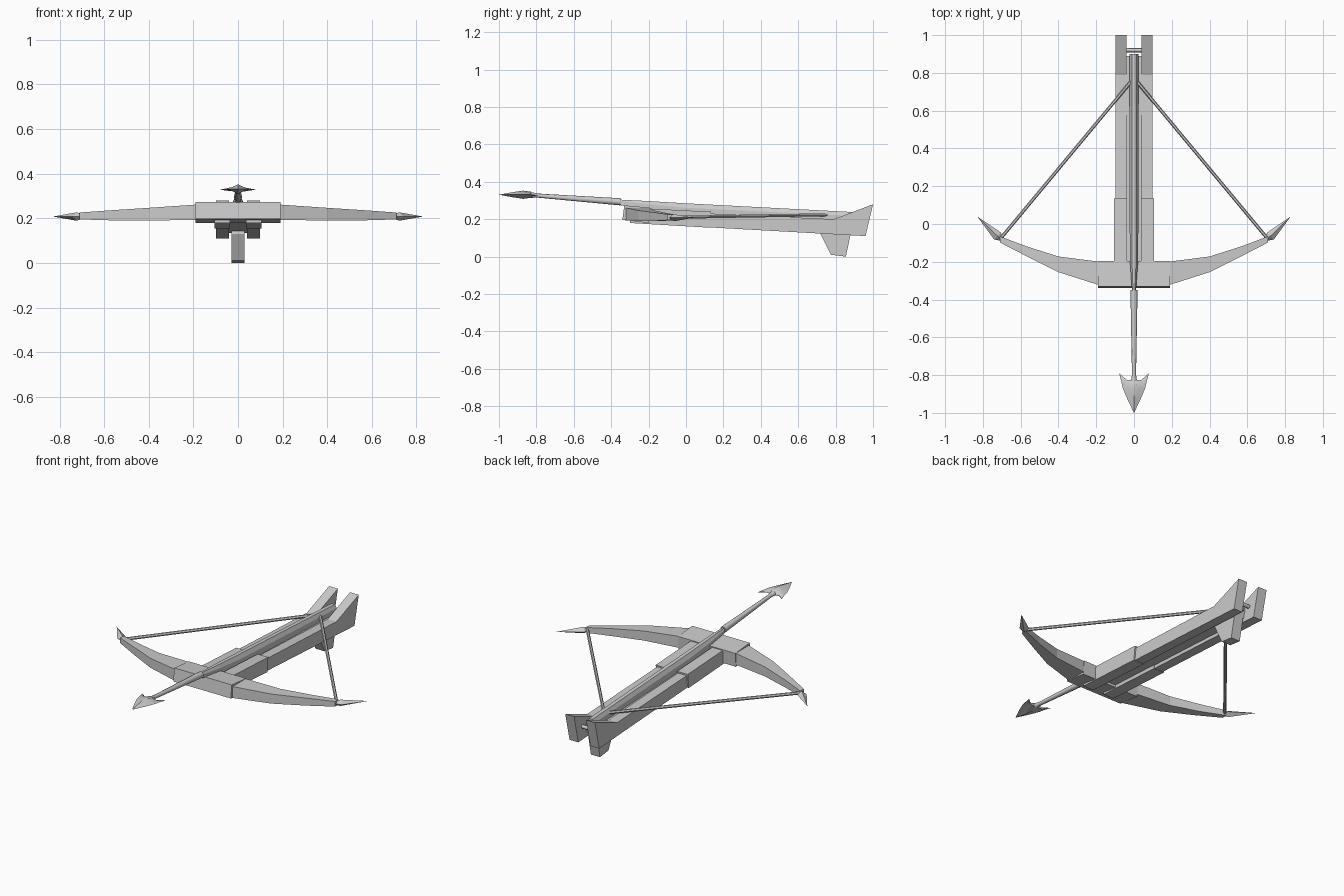
import bpy, bmesh, math
from mathutils import Vector

cube = bpy.data.objects.get("Cube")
if cube:
    bpy.data.objects.remove(cube)

grey = bpy.data.materials.new("plain grey")
grey.use_nodes = True
grey.diffuse_color = (0.6, 0.6, 0.6, 1)
grey.node_tree.nodes["Principled BSDF"].inputs["Base Color"].default_value = (0.6, 0.6, 0.6, 1)


def loft(name, rings, smooth=False):
    """Skin a row of matching rings and cap both ends."""
    bm = bmesh.new()
    loops = [[bm.verts.new(p) for p in ring] for ring in rings]
    n = len(loops[0])
    for a, b in zip(loops, loops[1:]):
        for i in range(n):
            j = (i + 1) % n
            bm.faces.new((a[i], a[j], b[j], b[i]))
    bm.faces.new(loops[0])
    bm.faces.new(loops[-1])
    bmesh.ops.remove_doubles(bm, verts=bm.verts[:], dist=0.0002)
    bmesh.ops.recalc_face_normals(bm, faces=bm.faces[:])
    mesh = bpy.data.meshes.new(name)
    bm.to_mesh(mesh)
    bm.free()
    mesh.materials.append(grey)
    obj = bpy.data.objects.new(name, mesh)
    bpy.context.collection.objects.link(obj)
    if smooth:
        bpy.ops.object.select_all(action="DESELECT")
        obj.select_set(True)
        bpy.context.view_layer.objects.active = obj
        bpy.ops.object.shade_smooth_by_angle(angle=math.radians(50))
    return obj


def prism(name, profile, x0, x1):
    """Side profile (y, z) pulled across x."""
    return loft(name, [[(x, y, z) for y, z in profile] for x in (x0, x1)])


def rod(name, start, end, r0, r1, sides=8):
    start, end = Vector(start), Vector(end)
    turn = (end - start).to_track_quat("Z", "Y")
    rings = []
    for centre, r in ((start, r0), (end, r1)):
        rings.append([centre + turn @ Vector((r * math.cos(t), r * math.sin(t), 0))
                      for t in (math.tau * i / sides for i in range(sides))])
    return loft(name, rings, True)


# Stock: two rails, joined by a recessed centre floor
rail = [(-0.3, 0.18), (0.96, 0.11), (1.0, 0.28), (0.79, 0.2), (-0.3, 0.25)]
sleeve = [(-0.3, 0.18), (0.125, 0.155), (0.135, 0.24), (-0.3, 0.262)]
floor = [(-0.3, 0.2), (0.875, 0.135), (0.89, 0.19), (-0.3, 0.235)]
for side, s in (("left", 1), ("right", -1)):
    prism(side + "_rail", rail, s * 0.04, s * 0.098)
    prism(side + "_sleeve", sleeve, s * 0.036, s * 0.106)
prism("stock_floor", floor, -0.04, 0.04)

# Grip and rear pin
prism("grip", [(0.715, 0.13), (0.775, 0.01), (0.855, 0.0), (0.88, 0.12), (0.87, 0.17), (0.72, 0.17)],
      -0.03, 0.03)
rod("rear_pin", (-0.045, 0.92, 0.19), (0.045, 0.92, 0.19), 0.011, 0.011)

# Front block that holds the bow
prism("front_block", [(-0.34, 0.197), (-0.2, 0.18), (-0.195, 0.262), (-0.33, 0.274)], -0.19, 0.19)

# Bow limbs, end spikes and string halves
limb = [(0.18, -0.325, -0.2, 0.193, 0.262), (0.4, -0.255, -0.172, 0.19, 0.247),
        (0.57, -0.17, -0.118, 0.191, 0.236), (0.71, -0.098, -0.065, 0.195, 0.226)]
for side, s in (("left", 1), ("right", -1)):
    loft(side + "_limb", [[(s * x, y0, z0), (s * x, y1, z0), (s * x, y1, z1), (s * x, y0, z1)]
                          for x, y0, y1, z0, z1 in limb])
    spike = []
    for x, y, r, h in ((0.70, -0.085, 0.006, 0.01), (0.722, -0.064, 0.026, 0.019), (0.83, 0.04, 0.0, 0.0)):
        spike.append([(s * (x + 0.7 * r * a), y - 0.7 * r * a, 0.208 + h * b)
                      for a, b in ((1, 0), (0, 1), (-1, 0), (0, -1))])
    loft(side + "_spike", spike)
    rod(side + "_string", (s * 0.705, -0.075, 0.21), (s * 0.015, 0.755, 0.224), 0.009, 0.009, 6)

# Bolt track, rising and narrowing toward the front
track = []
for y, w, low, top in ((0.9, 0.023, 0.17, 0.238), (0.0, 0.023, 0.205, 0.285),
                       (-0.2, 0.021, 0.24, 0.297), (-0.36, 0.01, 0.278, 0.305)):
    mid = top - 0.3 * (top - low)
    track.append([(-w, y, low), (w, y, low), (w, y, mid), (w * 0.5, y, top),
                  (-w * 0.5, y, top), (-w, y, mid)])
loft("bolt_track", track)

# Bolt shaft and barbed head
rod("bolt_shaft", (0, -0.35, 0.293), (0, -0.84, 0.33), 0.019, 0.01)
stations = [(-1.0, 0.0, 0.0), (-0.93, 0.034, 0.013), (-0.87, 0.059, 0.022), (-0.83, 0.068, 0.016)]
head = []
for y, w, h in stations:
    ring = []
    for a, b in ((1, 0), (0.45, 0.4), (0, 1), (-0.45, 0.4), (-1, 0), (-0.45, -0.4), (0, -1), (0.45, -0.4)):
        ring.append((a * w, y, 0.331 + b * h))
    head.append(ring)
# Barbs sweep back past the neck
head.append([(a * 0.079, -0.79 if abs(a) == 1 else -0.825, 0.328 + b * 0.009)
             for a, b in ((1, 0), (0.5, 0.6), (0, 1), (-0.5, 0.6), (-1, 0), (-0.5, -0.6), (0, -1), (0.5, -0.6))])
loft("bolt_head", head, True)
rod("head_neck", (0, -0.86, 0.331), (0, -0.79, 0.327), 0.02, 0.01)
